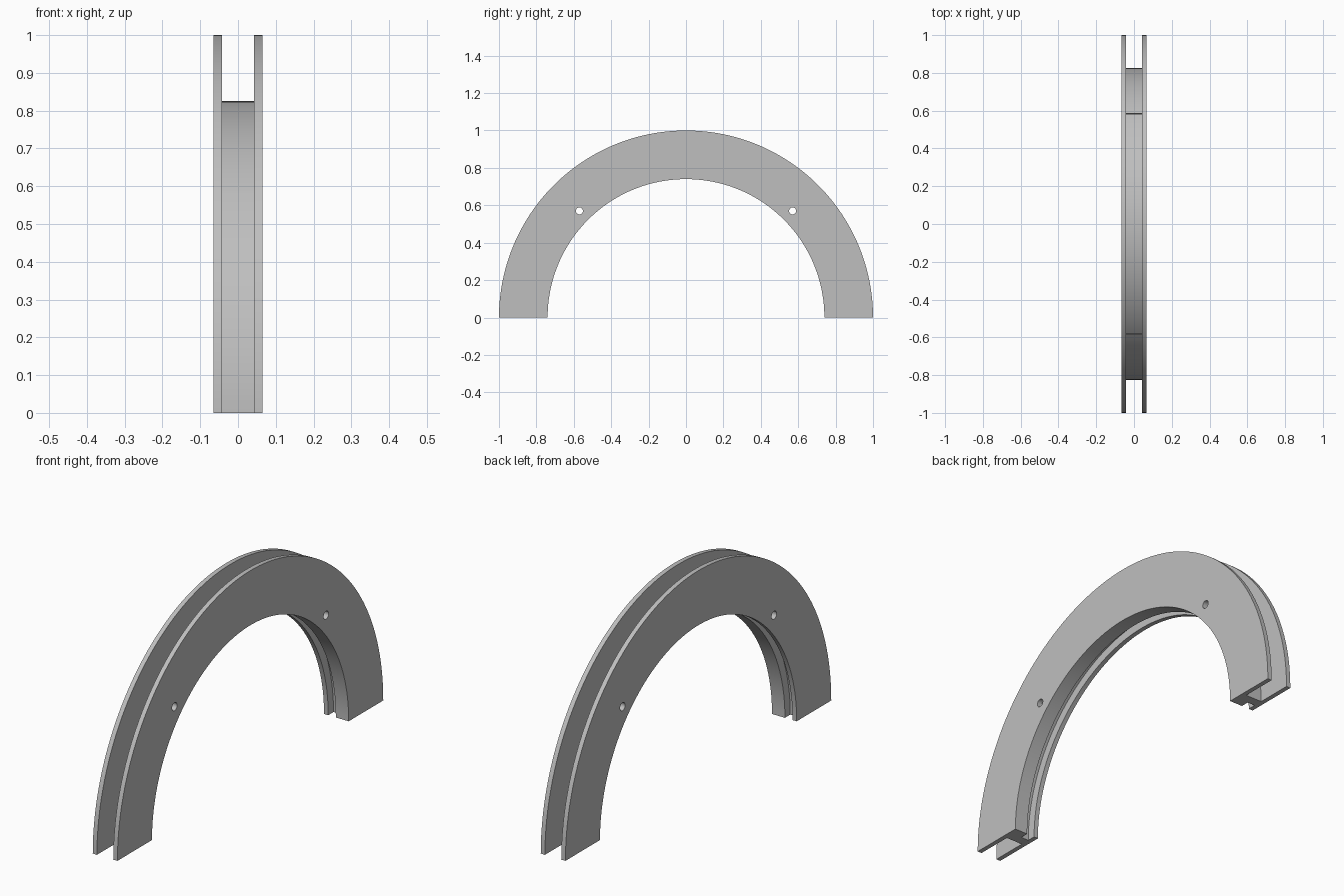
import bpy, bmesh, math
from mathutils import Matrix, Vector

if "Cube" in bpy.data.objects:
    bpy.data.objects.remove(bpy.data.objects["Cube"])

SEGMENTS = 96
HALF_W, WEB = 0.065, 0.043          # outer half width, inner face of the side plates
R_IN, R_OUT, R_WEB = 0.74, 1.0, 0.825
SLOT_X, SLOT_R = -0.003, 0.78       # inner slot edge and floor

grey = bpy.data.materials.new("plain grey")
grey.diffuse_color = (0.52, 0.52, 0.52, 1)
grey.use_nodes = True
grey.node_tree.nodes["Principled BSDF"].inputs["Base Color"].default_value = grey.diffuse_color

# Cross-section (x, radius): two flanges, a web and an inner slot
profile = [(-HALF_W, R_IN), (-WEB, R_IN), (-WEB, SLOT_R), (SLOT_X, SLOT_R),
           (SLOT_X, R_IN), (HALF_W, R_IN), (HALF_W, R_OUT), (WEB, R_OUT),
           (WEB, R_WEB), (-WEB, R_WEB), (-WEB, R_OUT), (-HALF_W, R_OUT)]

# Half ring swept from the front foot to the back foot
bm = bmesh.new()
rings = []
for i in range(SEGMENTS + 1):
    a = math.pi * i / SEGMENTS
    rings.append([bm.verts.new((x, -r * math.cos(a), r * math.sin(a))) for x, r in profile])
n = len(profile)
for a, b in zip(rings, rings[1:]):
    for j in range(n):
        k = (j + 1) % n
        bm.faces.new((a[j], a[k], b[k], b[j]))
bm.faces.new(rings[0])
bm.faces.new(rings[-1])
bmesh.ops.recalc_face_normals(bm, faces=bm.faces)
mesh = bpy.data.meshes.new("channel_arch")
bm.to_mesh(mesh)
bm.free()
mesh.materials.append(grey)
arch = bpy.data.objects.new("channel_arch", mesh)
bpy.context.collection.objects.link(arch)

# Two pin holes through the whole width
for side in (-1, 1):
    bpy.ops.mesh.primitive_cylinder_add(vertices=24, radius=0.019, depth=0.4,
                                        location=(0, side * 0.57, 0.57),
                                        rotation=(0, math.pi / 2, 0))
    cutter = bpy.context.object
    cutter.name = "pin_hole_cutter"
    cutter.data.materials.append(grey)
    mod = arch.modifiers.new("pin_hole", 'BOOLEAN')
    mod.operation, mod.solver, mod.object = 'DIFFERENCE', 'EXACT', cutter
    bpy.context.view_layer.objects.active = arch
    bpy.ops.object.modifier_apply(modifier=mod.name)
    bpy.data.objects.remove(cutter)

# Smooth curves, crisp edges
bpy.ops.object.select_all(action='DESELECT')
arch.select_set(True)
bpy.context.view_layer.objects.active = arch
bpy.ops.object.shade_smooth_by_angle(angle=math.radians(30))
